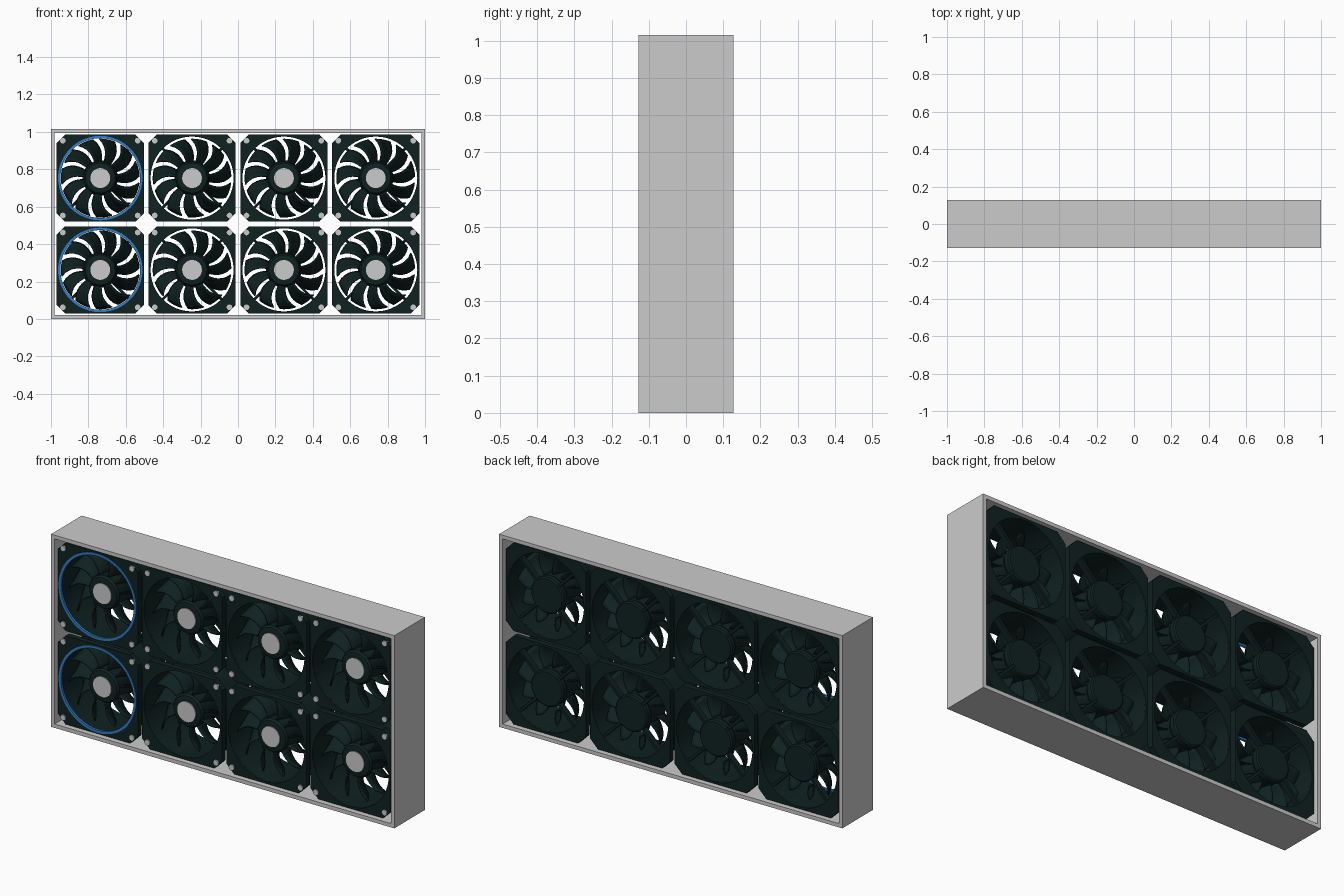
import bpy, bmesh
from math import sin, cos, pi, radians, atan2

cube = bpy.data.objects.get("Cube")
if cube:
    bpy.data.objects.remove(cube)


def material(name, rgb, rough=0.6):
    m = bpy.data.materials.new(name)
    m.use_nodes = True
    m.diffuse_color = (*rgb, 1)
    b = m.node_tree.nodes["Principled BSDF"]
    b.inputs["Base Color"].default_value = (*rgb, 1)
    b.inputs["Roughness"].default_value = rough
    return m


GREY = material("light_grey", (0.6, 0.6, 0.6))
DARK = material("dark_teal", (0.005, 0.015, 0.015))
BLUE = material("ring_blue", (0.03, 0.21, 0.58))


def finish(bm, name, mat):
    bmesh.ops.recalc_face_normals(bm, faces=bm.faces)
    me = bpy.data.meshes.new(name)
    bm.to_mesh(me)
    bm.free()
    me.materials.append(mat)
    me.shade_smooth()
    me.set_sharp_from_angle(angle=radians(30))
    return me


def place(name, me, x=0, z=0):
    ob = bpy.data.objects.new(name, me)
    ob.location = (x, 0, z)
    bpy.context.collection.objects.link(ob)
    return ob


def sweep(bm, loops, closed):
    """Bridge a list of equal vertex loops; join last to first or cap the ends."""
    rows = [[bm.verts.new(p) for p in loop] for loop in loops]
    n = len(rows[0])
    for k in range(len(rows) if closed else len(rows) - 1):
        a, b = rows[k], rows[(k + 1) % len(rows)]
        for i in range(n):
            j = (i + 1) % n
            bm.faces.new((a[i], a[j], b[j], b[i]))
    if not closed:
        bm.faces.new(rows[0])
        bm.faces.new(rows[-1])


def circle(r, y, angles=None):
    angles = angles or [2 * pi * i / 48 for i in range(48)]
    return [(r * cos(a), y, r * sin(a)) for a in angles]


def ring(bm, r_out, r_in, y0, y1):
    sweep(bm, [circle(r_out, y0), circle(r_out, y1), circle(r_in, y1), circle(r_in, y0)], True)


def disc(bm, profile):
    sweep(bm, [circle(r, y) for r, y in profile], False)


# Outer case: an open rectangular sleeve
W, H, D, T = 1.0, 1.015, 0.1275, 0.02


def rect(t, y):
    return [(-W + t, y, t), (W - t, y, t), (W - t, y, H - t), (-W + t, y, H - t)]


bm = bmesh.new()
sweep(bm, [rect(0, -D), rect(0, D), rect(T, D), rect(T, -D)], True)
place("outer_case", finish(bm, "outer_case", GREY))

# Fan housing: chamfered square flanges joined by a round duct
HALF, CUT, BORE, FACE = 0.233, 0.045, 0.222, 0.115
corner = atan2(HALF - CUT, HALF)
angles = [2 * pi * i / 64 for i in range(64)]
for q in range(4):
    angles += [q * pi / 2 + corner, (q + 1) * pi / 2 - corner]
angles.sort()


def flange_loop(y):
    pts = []
    for a in angles:
        c, s = abs(cos(a)), abs(sin(a))
        r = min(HALF / max(c, s), (2 * HALF - CUT) / (c + s))
        pts.append((r * cos(a), y, r * sin(a)))
    return pts


bm = bmesh.new()
for y0, y1 in ((-FACE, -FACE + 0.03), (FACE - 0.03, FACE)):
    sweep(bm, [flange_loop(y0), flange_loop(y1),
               circle(BORE, y1, angles), circle(BORE, y0, angles)], True)
ring(bm, BORE + 0.008, BORE, -FACE + 0.01, FACE - 0.01)
housing = finish(bm, "fan_housing", DARK)

# Rear motor mount: base disc and four diagonal struts
bm = bmesh.new()
disc(bm, [(0.08, 0.065), (0.095, 0.075), (0.095, 0.1), (0.088, 0.106)])
for q in range(4):
    a = pi / 4 + q * pi / 2
    u, v = (cos(a), sin(a)), (-sin(a) * 0.007, cos(a) * 0.007)

    def section(r):
        return [(r * u[0] + k * v[0], y, r * u[1] + k * v[1])
                for k, y in ((-1, 0.075), (1, 0.075), (1, 0.105), (-1, 0.105))]
    sweep(bm, [section(0.085), section(BORE + 0.004)], False)
mount = finish(bm, "motor_mount", DARK)

# Rotor hub
bm = bmesh.new()
disc(bm, [(0.062, -0.075), (0.08, -0.071), (0.088, -0.06), (0.088, 0.062)])
hub = finish(bm, "rotor_hub", DARK)

# Eleven pitched, curved blades
BLADES, ROWS, COLS = 11, 7, 5
bm = bmesh.new()
for b in range(BLADES):
    grid = []
    for i in range(ROWS):
        f = i / (ROWS - 1)
        r = 0.084 + f * 0.125
        middle = 2 * pi * b / BLADES + 0.35 * f * f - 0.1 * f
        row = []
        for j in range(COLS):
            g = j / (COLS - 1)
            a = middle + 0.4 * (0.5 - g)
            y = -0.06 + 0.11 * g + 0.04 * g * (1 - g)
            row.append(bm.verts.new((r * cos(a), y, r * sin(a))))
        grid.append(row)
    for i in range(ROWS - 1):
        for j in range(COLS - 1):
            bm.faces.new((grid[i][j], grid[i + 1][j], grid[i + 1][j + 1], grid[i][j + 1]))
blades = finish(bm, "fan_blades", DARK)

# Hub cap, corner screws and coloured rim
bm = bmesh.new()
disc(bm, [(0.053, -0.074), (0.053, -0.079)])
cap = finish(bm, "hub_cap", GREY)

bm = bmesh.new()
for sx in (-1, 1):
    for sz in (-1, 1):
        before = set(bm.verts)
        disc(bm, [(0.015, -FACE + 0.005), (0.015, -FACE - 0.006)])
        bmesh.ops.translate(bm, vec=(sx * 0.2, 0, sz * 0.2),
                            verts=[v for v in bm.verts if v not in before])
screws = finish(bm, "corner_screws", GREY)

bm = bmesh.new()
ring(bm, 0.226, 0.213, -FACE - 0.004, -FACE + 0.008)
rim = finish(bm, "intake_rim", BLUE)

# Four columns by two rows of fans; the first column carries the blue rim
for col in range(4):
    for row in range(2):
        x, z = (col - 1.5) * 0.491, H / 2 + (row - 0.5) * 0.491
        tag = f"_{col + 1}_{row + 1}"
        parts = [housing, mount, hub, blades, cap, screws] + ([rim] if col == 0 else [])
        for me in parts:
            ob = place(me.name + tag, me, x, z)
            if me is blades:
                mod = ob.modifiers.new("thickness", "SOLIDIFY")
                mod.thickness = 0.006
                mod.offset = 0
